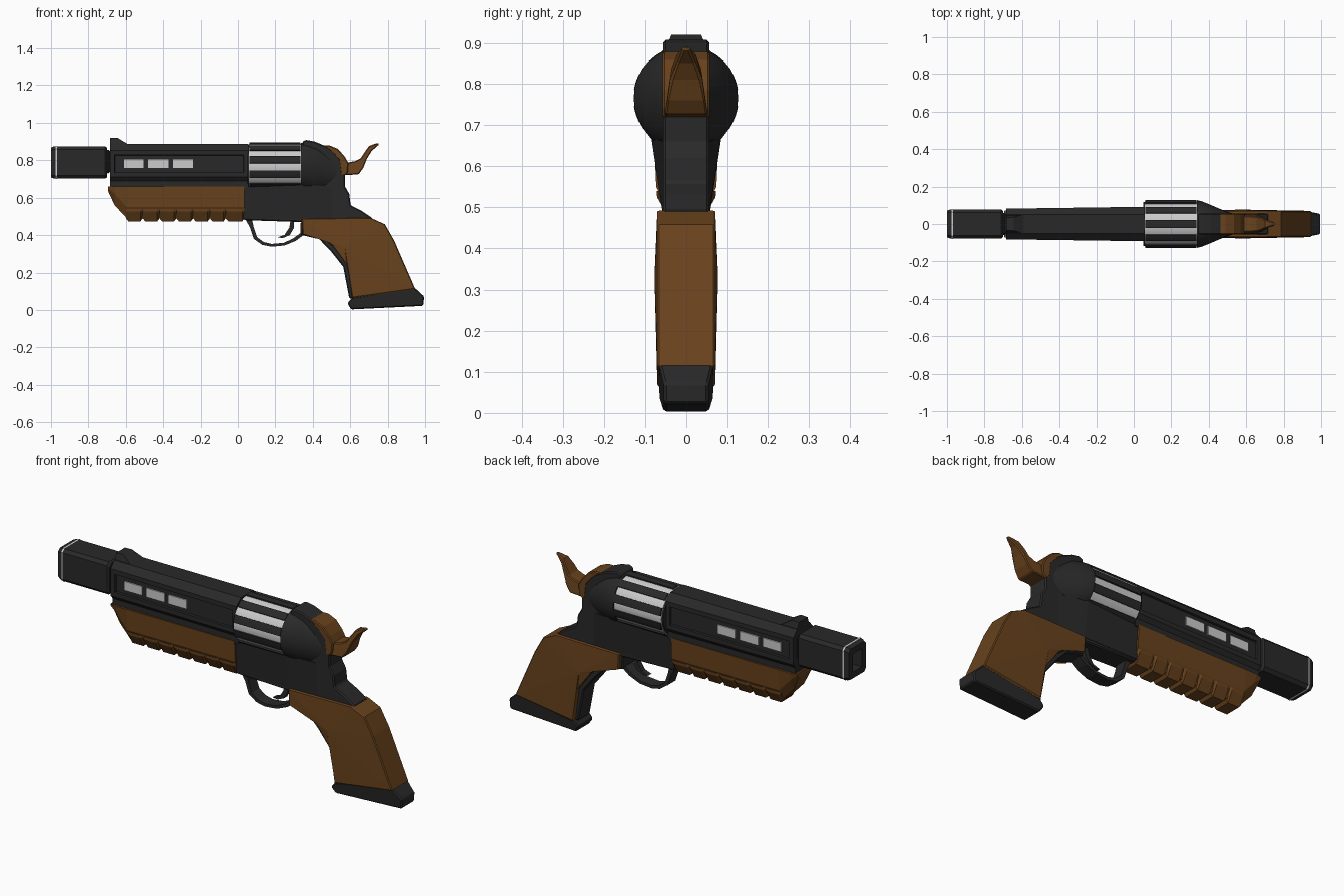
import bpy, bmesh
from math import sin, cos, pi, radians

if "Cube" in bpy.data.objects:
    bpy.data.objects.remove(bpy.data.objects["Cube"])


def material(name, rgb):
    m = bpy.data.materials.new(name)
    m.diffuse_color = (*rgb, 1)
    m.use_nodes = True
    m.node_tree.nodes["Principled BSDF"].inputs["Base Color"].default_value = m.diffuse_color
    return m


DARK = material("dark_metal", (0.022, 0.022, 0.022))
WOOD = material("wood", (0.14, 0.055, 0.012))
LIGHT = material("light_metal", (0.6, 0.61, 0.6))


def finish(bm, name, mat, bevel=0, smooth=False):
    bmesh.ops.recalc_face_normals(bm, faces=bm.faces)
    me = bpy.data.meshes.new(name)
    bm.to_mesh(me)
    bm.free()
    ob = bpy.data.objects.new(name, me)
    bpy.context.collection.objects.link(ob)
    me.materials.append(mat)
    if bevel:
        b = ob.modifiers.new("bevel", 'BEVEL')
        b.width, b.segments, b.limit_method = bevel, 1, 'ANGLE'
        b.angle_limit = radians(40)
    if smooth:
        bpy.ops.object.select_all(action='DESELECT')
        ob.select_set(True)
        bpy.context.view_layer.objects.active = ob
        bpy.ops.object.shade_smooth_by_angle(angle=radians(35))
    return ob


def bridge(bm, rings, caps=True):
    """Join successive point rings with quads and cap the ends."""
    loops = [[bm.verts.new(p) for p in r] for r in rings]
    n = len(loops[0])
    for a, b in zip(loops, loops[1:]):
        for i in range(n):
            bm.faces.new((a[i], a[(i + 1) % n], b[(i + 1) % n], b[i]))
    return [bm.faces.new(loops[0]), bm.faces.new(loops[-1])] if caps else []


def prism(name, pts, half, mat, bevel=0, bulge=None):
    """Side profile (x, z) extruded across y; half may be a function of (x, z)."""
    w = half if callable(half) else (lambda x, z: half)
    bm = bmesh.new()
    ends = bridge(bm, [[(x, s * w(x, z), z) for x, z in pts] for s in (-1, 1)])
    if bulge:
        bx, by, bz = bulge
        for v in bmesh.ops.poke(bm, faces=ends)['verts']:
            v.co = (bx, by if v.co.y > 0 else -by, bz)
    return finish(bm, name, mat, bevel)


def mirror_section(half):
    """Right half of a (y, z) section, from top to bottom, made symmetric."""
    return half + [(-y, z) for y, z in reversed(half)]


def loft(name, sections, mat, bevel=0, smooth=False, edit=None):
    """Sections are (x, [(y, z), ...]) along the barrel axis."""
    bm = bmesh.new()
    ends = bridge(bm, [[(x, y, z) for y, z in s] for x, s in sections])
    bmesh.ops.recalc_face_normals(bm, faces=bm.faces)
    if edit:
        edit(bm, ends)
    return finish(bm, name, mat, bevel, smooth)


def box(name, x0, x1, w, z0, z1, mat, bevel=0):
    return prism(name, [(x0, z0), (x1, z0), (x1, z1), (x0, z1)], w, mat, bevel)


# Muzzle block with a square bore, light band and neck
def bore(bm, ends):
    bmesh.ops.inset_individual(bm, faces=[ends[0]], thickness=0.035)
    bmesh.ops.inset_individual(bm, faces=[ends[0]], thickness=0.004, depth=-0.08)


def muzzle_section(g=0.0):
    return mirror_section([(.062 + g, .874 + g), (.077 + g, .858 + g),
                           (.077 + g, .718 - g), (.062 + g, .702 - g)])


loft("muzzle", [(-1, muzzle_section(-.006)), (-.985, muzzle_section()),
                (-.71, muzzle_section()), (-.70, muzzle_section(-.008))], DARK, edit=bore)
band = bmesh.new()
bridge(band, [[(x, y, z) for y, z in muzzle_section(.002)] for x in (-.975, -.967)], caps=False)
finish(band, "muzzle_band", LIGHT)
box("muzzle_neck", -.71, -.68, .06, .73, .855, DARK, .012)


# Barrel shroud with recessed side panels
def panels(bm, ends):
    big = [f for f in bm.faces if abs(f.normal.y) > .95 and f.calc_area() > .08]
    bmesh.ops.inset_individual(bm, faces=big, thickness=.034)
    bmesh.ops.inset_individual(bm, faces=big, thickness=.003, depth=-.01)


def barrel_section(w):
    return mirror_section([(.052, .886), (w, .853), (w, .71), (w - .016, .69), (w - .016, .65)])


loft("barrel", [(-.685, barrel_section(.082)), (.055, barrel_section(.092))], DARK, edit=panels)
for i, (a, b) in enumerate([(-.61, -.505), (-.48, -.372), (-.348, -.24)]):
    box(f"barrel_window_{i}", a, b, .080 + .002 * i, .758, .805, LIGHT)

# Front sight
prism("front_sight", [(-.685, .87), (-.685, .918), (-.645, .92), (-.59, .886), (-.57, .87)],
      lambda x, z: .036 if z > .9 else .052, DARK)


# Wooden foregrip with ribs underneath
def fore_section(z0, k=1):
    return mirror_section([(.078, .66), (.073 * k, z0 + .06), (.045 * k, z0)])


loft("foregrip", [(-.695, mirror_section([(.07, .66), (.068, .65), (.05, .635)])),
                  (-.66, fore_section(.56, .95)), (-.595, fore_section(.49)),
                  (.035, fore_section(.49))], WOOD)
rib = mirror_section([(.072, .54), (.071, .525), (.042, .473)])
slim = mirror_section([(.066, .54), (.065, .528), (.04, .49)])
edges = [-.6, -.51, -.42, -.33, -.24, -.15, -.065, .035]
for i, (a, b) in enumerate(zip(edges, edges[1:])):
    loft(f"foregrip_rib_{i}", [(a, slim), (a + .014, rib), (b - .012, rib), (b, slim)], WOOD)


# Revolver cylinder: light drum, dark bars between the flutes, dark core
def arc(r, a0, a1, n, ry=None, zc=.765):
    return [((ry or r) * cos(a0 + (a1 - a0) * i / n), zc + r * sin(a0 + (a1 - a0) * i / n))
            for i in range(n + 1)]


def ring(r, n=40, ry=None, zc=.765):
    return arc(r, 0, 2 * pi, n, ry, zc)[:-1]


loft("cylinder_drum", [(.06, ring(.121)), (.337, ring(.121))], LIGHT, smooth=True)
loft("cylinder_core", [(.052, ring(.117)), (.342, ring(.117))], DARK, smooth=True)
for k in range(10):
    c, h = radians(18 + 36 * k), radians(9)
    sec = arc(.129, c - h, c + h, 4) + arc(.11, c + h, c - h, 4)
    loft(f"cylinder_bar_{k}", [(.062, sec), (.335, sec)], DARK, smooth=True)

# Frame below and behind the cylinder, with the flared recoil shield
prism("frame", [(.03, .48), (.03, .66), (.335, .66), (.345, .9), (.365, .908), (.41, .9),
                (.47, .875), (.53, .84), (.56, .79), (.572, .72), (.572, .66), (.595, .62),
                (.602, .56), (.66, .53), (.72, .49), (.70, .47), (.34, .47)], .056, DARK, .006)
loft("recoil_shield", [(.336, ring(.128, 32)), (.36, ring(.133, 32, .122, .762)),
                       (.42, ring(.128, 32, .098, .755)), (.48, ring(.11, 32, .072, .745)),
                       (.54, ring(.08, 32, .052, .735))], DARK, smooth=True)
loft("frame_cheek", [(.03, mirror_section([(.07, .66), (.058, .49)])),
                     (.34, mirror_section([(.085, .67), (.058, .49)])),
                     (.5, mirror_section([(.056, .66), (.056, .49)]))], DARK)

# Wooden hammer: back cover and curved spur
prism("hammer_cover", [(.455, .878), (.49, .879), (.535, .86), (.57, .82), (.59, .785),
                       (.588, .74), (.575, .718), (.55, .72), (.54, .80), (.50, .845)],
      .057, WOOD, .005)
prism("hammer_spur", [(.57, .72), (.645, .725), (.67, .76), (.69, .81), (.715, .85), (.755, .885),
                      (.748, .893), (.70, .876), (.675, .84), (.655, .81), (.625, .795), (.57, .785)],
      lambda x, z: max(.008, .052 - max(0, z - .73) * .15 - max(0, x - .68) * .33), WOOD, .005)

# Trigger guard and trigger
prism("trigger_guard", [(.04, .485), (.065, .44), (.085, .38), (.13, .348), (.18, .338), (.25, .345),
                        (.31, .37), (.35, .40), (.34, .415), (.295, .382), (.245, .359), (.18, .353),
                        (.138, .363), (.102, .39), (.085, .44), (.075, .485)], .032, DARK)
prism("trigger", [(.30, .485), (.30, .44), (.277, .40), (.24, .384), (.212, .388), (.25, .402),
                  (.275, .44), (.282, .485)], .014, DARK)

# Grip: dark front strap, wooden body swelling at the thumb, dark butt cap
prism("grip_strap", [(.335, .47), (.335, .402), (.435, .378), (.50, .31), (.563, .23), (.595, .06),
                     (.68, .08), (.68, .40), (.60, .47)], .05, DARK, .006)
prism("grip", [(.34, .487), (.71, .492), (.785, .458), (.835, .37), (.948, .11), (.61, .062),
               (.588, .235), (.51, .34), (.445, .39), (.345, .405)],
      .07, WOOD, .014, bulge=(.56, .083, .41))
prism("butt_cap", [(.585, .035), (.61, .066), (.945, .118), (.995, .072), (.99, .022), (.605, .003)],
      lambda x, z: .054 if z < .03 or x > .98 else .066, DARK, .006)
